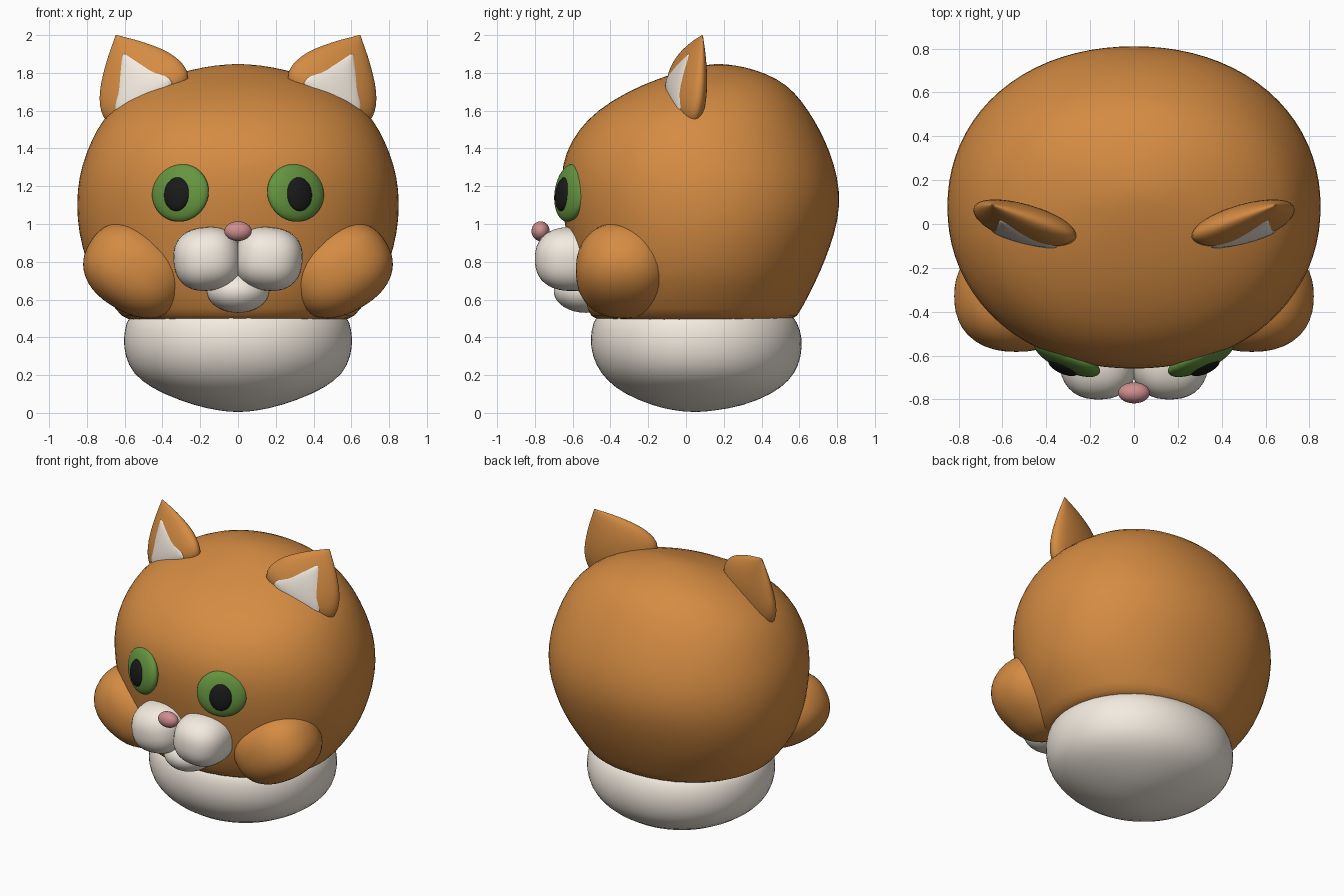
import bpy, bmesh
from math import sin, cos, pi, radians
from mathutils import Matrix, Vector

if "Cube" in bpy.data.objects:
    bpy.data.objects.remove(bpy.data.objects["Cube"])


def material(name, rgb):
    m = bpy.data.materials.new(name)
    m.diffuse_color = (*rgb, 1)
    m.use_nodes = True
    m.node_tree.nodes["Principled BSDF"].inputs["Base Color"].default_value = m.diffuse_color
    return m


ORANGE = material("orange_fur", (0.66, 0.26, 0.055))
WHITE = material("white_fur", (0.90, 0.83, 0.74))
GREEN = material("green_iris", (0.13, 0.30, 0.05))
BLACK = material("black_pupil", (0.01, 0.01, 0.01))
PINK = material("pink_nose", (0.62, 0.27, 0.27))


def finish(name, bm, mat, matrix, mirror, subsurf):
    """Bake the transform, shade smooth, mirror paired parts across x."""
    bm.transform(matrix)
    bmesh.ops.recalc_face_normals(bm, faces=bm.faces)
    me = bpy.data.meshes.new(name)
    bm.to_mesh(me)
    bm.free()
    me.materials.append(mat)
    me.polygons.foreach_set("use_smooth", [True] * len(me.polygons))
    ob = bpy.data.objects.new(name, me)
    bpy.context.collection.objects.link(ob)
    if mirror:
        mod = ob.modifiers.new("mirror", 'MIRROR')
        mod.use_mirror_merge = False
    if subsurf:
        mod = ob.modifiers.new("smooth", 'SUBSURF')
        mod.levels = mod.render_levels = subsurf
    return ob


def rounded(v, p):
    """Push a unit vector out to a superellipsoid of exponent p."""
    return v / sum(abs(c) ** p for c in v) ** (1 / p)


def loft(name, rings, mat, matrix=Matrix(), mirror=False, seg=32, power=2):
    """Stack oval rings given as (z, half width, front y, back y)."""
    bm = bmesh.new()
    loops = []
    for z, rx, y0, y1 in rings:
        cy, ry = (y0 + y1) / 2, (y1 - y0) / 2
        loop = []
        for i in range(seg):
            a = 2 * pi * i / seg
            v = rounded(Vector((cos(a), sin(a))), power)
            loop.append(bm.verts.new((rx * v.x, cy + ry * v.y, z)))
        loops.append(loop)
    for a, b in zip(loops, loops[1:]):
        for i in range(seg):
            j = (i + 1) % seg
            bm.faces.new((a[i], a[j], b[j], b[i]))
    bm.faces.new(loops[0])
    bm.faces.new(loops[-1])
    return finish(name, bm, mat, matrix, mirror, 1)


def blob(name, loc, size, mat, rot=Matrix(), mirror=False, power=2):
    """Ellipsoid with the given centre and half sizes, boxier for power > 2."""
    bm = bmesh.new()
    bmesh.ops.create_uvsphere(bm, u_segments=40, v_segments=24, radius=1)
    for v in bm.verts:
        v.co = rounded(v.co, power)
    m = Matrix.Translation(loc) @ rot @ Matrix.Diagonal((*size, 1))
    return finish(name, bm, mat, m, mirror, 0)


def turn(axis, deg):
    return Matrix.Rotation(radians(deg), 4, axis)


# Head
loft("head", [
    (0.485, 0.57, -0.46, 0.55), (0.50, 0.61, -0.50, 0.585),
    (0.60, 0.69, -0.55, 0.64), (0.70, 0.76, -0.58, 0.69),
    (0.80, 0.805, -0.605, 0.735), (0.95, 0.845, -0.635, 0.79),
    (1.10, 0.858, -0.66, 0.82), (1.25, 0.845, -0.665, 0.805),
    (1.38, 0.805, -0.64, 0.765), (1.50, 0.75, -0.57, 0.71),
    (1.60, 0.68, -0.475, 0.65), (1.70, 0.55, -0.315, 0.575),
    (1.77, 0.41, -0.15, 0.485), (1.82, 0.24, 0.01, 0.36),
    (1.84, 0.12, 0.09, 0.26), (1.847, 0.02, 0.155, 0.19)],
    ORANGE, seg=40, power=2.12)

# Ruff under the head
loft("chest_ruff", [
    (0.005, 0.03, 0.02, 0.08), (0.012, 0.10, -0.06, 0.15),
    (0.035, 0.22, -0.17, 0.30), (0.10, 0.40, -0.33, 0.46),
    (0.17, 0.52, -0.42, 0.55), (0.25, 0.585, -0.48, 0.60),
    (0.35, 0.61, -0.51, 0.62), (0.44, 0.605, -0.505, 0.61),
    (0.52, 0.58, -0.48, 0.57), (0.56, 0.5, -0.4, 0.5)], WHITE, power=2.1)

# Cheeks
blob("cheeks", (0.537, -0.33, 0.755), (0.288, 0.253, 0.228), ORANGE,
     turn('Y', -30), True, 2.3)

# Muzzle, chin and nose
blob("muzzle_pads", (0.162, -0.60, 0.815), (0.18, 0.20, 0.168), WHITE,
     turn('Y', 6), True, 2.4)
blob("chin", (0, -0.53, 0.645), (0.165, 0.17, 0.115), WHITE)
blob("nose", (0, -0.77, 0.962), (0.072, 0.048, 0.052), PINK)

# Eyes: lens-shaped irises turned outward with raised pupils
eye_turn = turn('Z', 24.6) @ turn('X', -7)
eye = Vector((0.305, -0.612, 1.165))
blob("irises", eye, (0.163, 0.055, 0.154), GREEN, eye_turn, True)
blob("pupils", eye + eye_turn.to_3x3() @ Vector((0, -0.042, -0.012)),
     (0.074, 0.030, 0.09), BLACK, eye_turn, True)

# Ears: tapered lens section leaning back, with a white inner panel
ear_place = Matrix.Translation((0.492, -0.003, 1.69)) @ turn('Z', 14) @ turn('Y', 29)
profile = [(-0.10, 0.24, 0.08), (0.0, 0.265, 0.088), (0.06, 0.252, 0.084),
           (0.13, 0.22, 0.072), (0.21, 0.153, 0.052), (0.28, 0.085, 0.03),
           (0.335, 0.022, 0.010), (0.356, 0.002, 0.002)]


def lean(h):
    return 0.14 * max(h, 0)


loft("ears", [(h, w, lean(h) - t, lean(h) + t) for h, w, t in profile],
     ORANGE, ear_place, True)
panel = [(-0.06, 0.18, 0.08), (0.0, 0.175, 0.082), (0.06, 0.135, 0.079),
         (0.13, 0.09, 0.07), (0.20, 0.038, 0.053), (0.245, 0.004, 0.040)]
loft("inner_ears", [(h, w, lean(h) - t - 0.007, lean(h) - 0.45 * t)
                    for h, w, t in panel], WHITE, ear_place, True)
